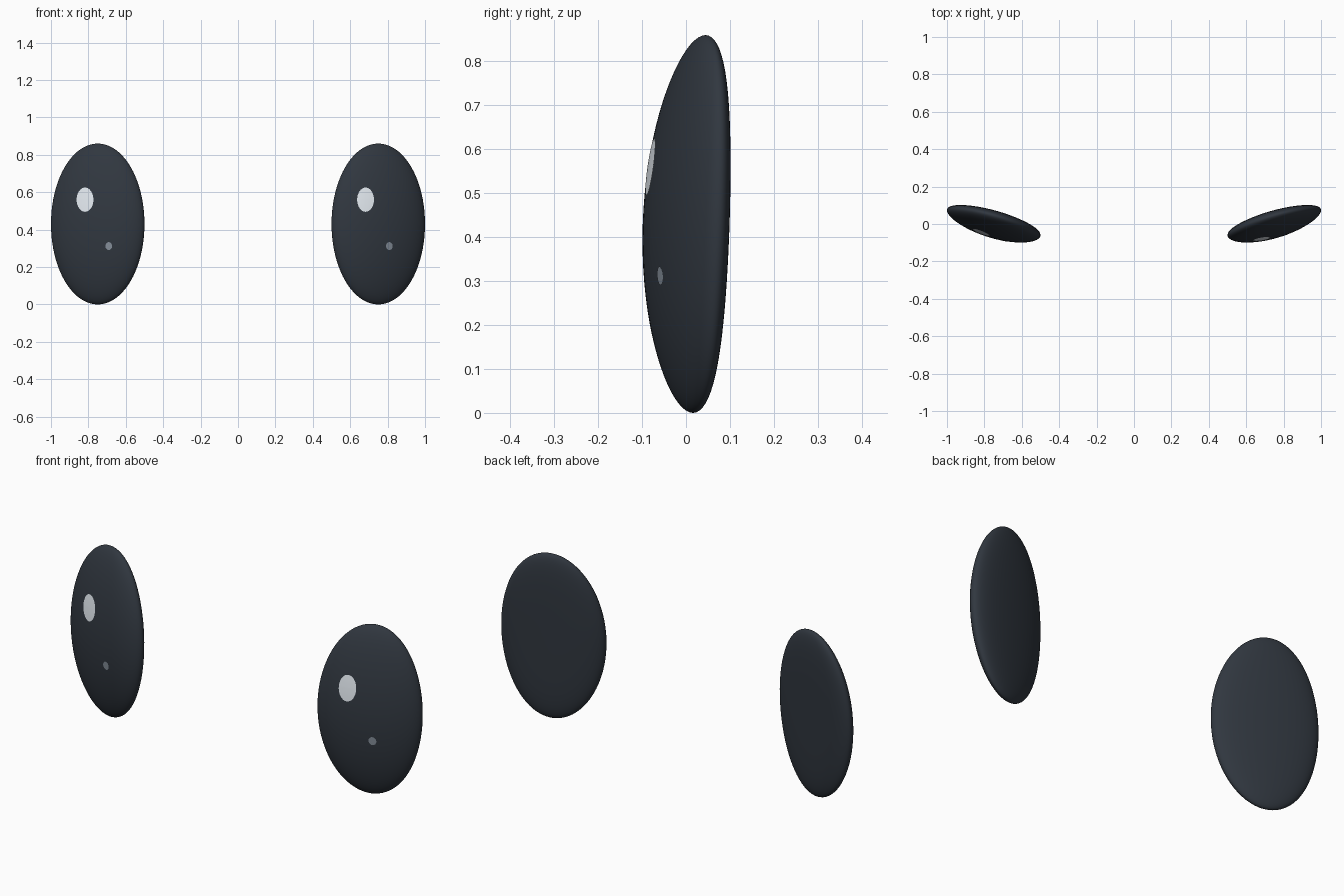
import bpy, bmesh, math
from mathutils import Vector, Matrix
from mathutils.bvhtree import BVHTree

if "Cube" in bpy.data.objects:
    bpy.data.objects.remove(bpy.data.objects["Cube"])

HALF_W, HALF_D, HALF_H = 0.2593, 0.07, 0.43
YAW = math.radians(16)


def material(name, rgb):
    m = bpy.data.materials.new(name)
    m.diffuse_color = (*rgb, 1)
    m.use_nodes = True
    m.node_tree.nodes["Principled BSDF"].inputs["Base Color"].default_value = m.diffuse_color
    return m


DARK = material("dark_gloss", (0.03, 0.038, 0.05))
BRIGHT = material("bright_glint", (0.75, 0.8, 0.85))
DIM = material("dim_glint", (0.24, 0.28, 0.33))


def finish(bm, name, mat):
    mesh = bpy.data.meshes.new(name)
    bm.to_mesh(mesh)
    bm.free()
    mesh.shade_smooth()
    mesh.materials.append(mat)
    obj = bpy.data.objects.new(name, mesh)
    bpy.context.collection.objects.link(obj)


# Flattened oval, yawed outward and curved back as if wrapped on a round head
def eye(name, side):
    bm = bmesh.new()
    bmesh.ops.create_uvsphere(bm, u_segments=64, v_segments=40, radius=1)
    turn = Matrix.Rotation(side * YAW, 4, 'Z') @ Matrix.Diagonal((HALF_W, HALF_D, HALF_H, 1))
    bm.transform(turn)
    for v in bm.verts:
        x, y, z = v.co
        y += 0.19 * (x * x + z * z) + 0.033 * z - 0.005
        v.co = (x + side * 0.75, y, z + HALF_H)
    tree = BVHTree.FromBMesh(bm)
    finish(bm, name, DARK)
    return tree


# Thin oval patch laid onto the front surface of an eye
def glint(name, tree, cx, cz, rx, rz, mat, rings=5, seg=32):
    bm = bmesh.new()

    def point(r, a):
        x, z = cx + rx * r * math.cos(a), cz + rz * r * math.sin(a)
        hit = tree.ray_cast(Vector((x, -1, z)), Vector((0, 1, 0)))[0]
        return bm.verts.new((x, hit.y - 0.002, z))

    centre = point(0, 0)
    loops = [[point((i + 1) / rings, math.tau * j / seg) for j in range(seg)]
             for i in range(rings)]
    for j in range(seg):
        k = (j + 1) % seg
        bm.faces.new((centre, loops[0][j], loops[0][k]))
        for inner, outer in zip(loops, loops[1:]):
            bm.faces.new((inner[j], outer[j], outer[k], inner[k]))
    finish(bm, name, mat)


# Both eyes; glints sit on the same side of each because they share one light
for label, side in (("left", -1), ("right", 1)):
    surface = eye(label + "_eye", side)
    cx = side * 0.75
    glint(label + "_large_glint", surface, cx - 0.068, 0.56, 0.045, 0.065, BRIGHT)
    glint(label + "_small_glint", surface, cx + 0.059, 0.312, 0.018, 0.021, DIM)
